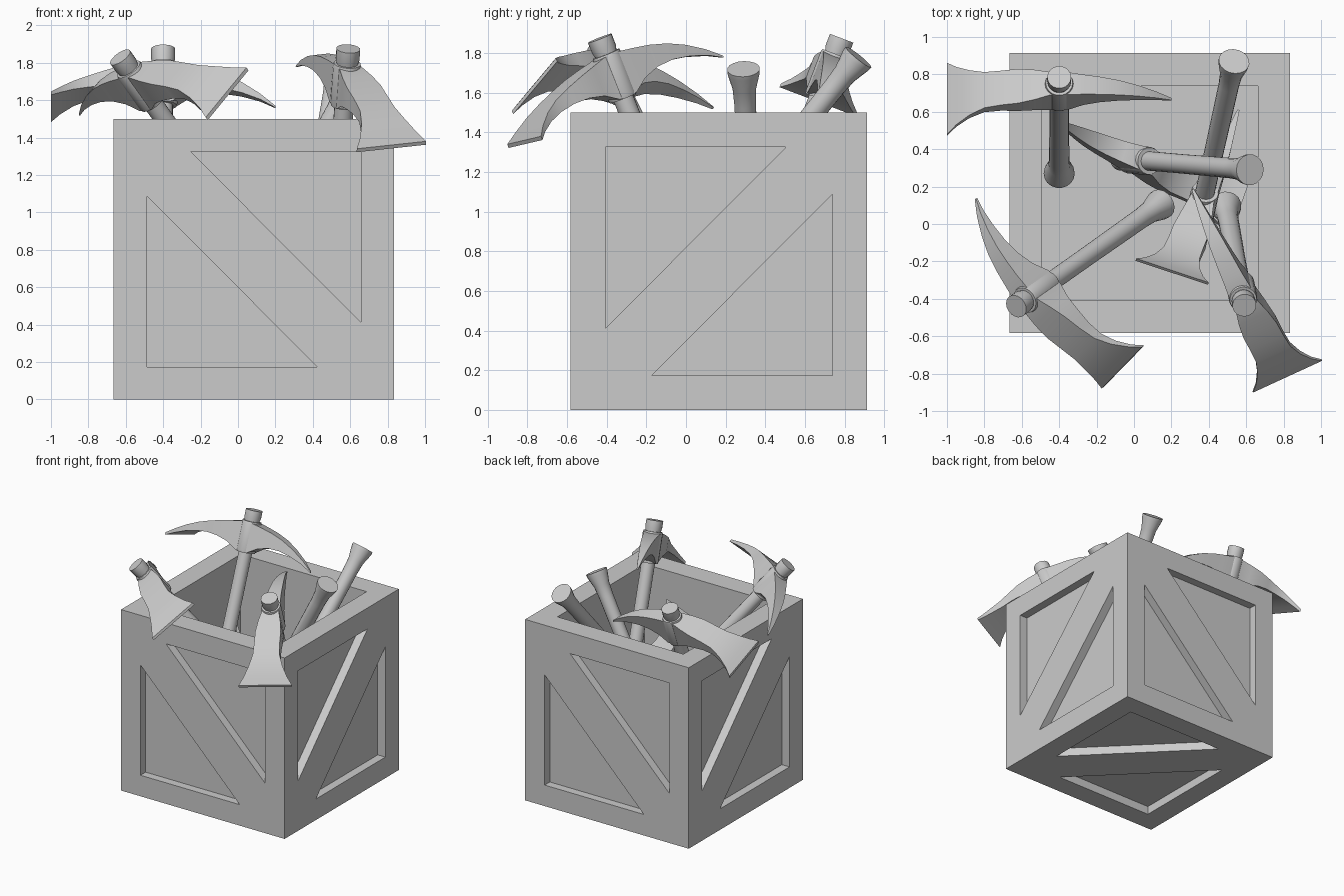
import bpy, bmesh, math
from mathutils import Vector, Matrix

if "Cube" in bpy.data.objects:
    bpy.data.objects.remove(bpy.data.objects["Cube"])

CENTRE = Vector((0.085, 0.166, 0.75))


def make_object(name, bm, matrix=None, smooth=None):
    bmesh.ops.recalc_face_normals(bm, faces=bm.faces[:])
    mesh = bpy.data.meshes.new(name)
    bm.to_mesh(mesh)
    bm.free()
    ob = bpy.data.objects.new(name, mesh)
    bpy.context.collection.objects.link(ob)
    if matrix:
        ob.matrix_world = matrix
    bpy.ops.object.select_all(action='DESELECT')
    ob.select_set(True)
    bpy.context.view_layer.objects.active = ob
    if smooth:
        bpy.ops.object.shade_smooth_by_angle(angle=math.radians(smooth))
    return ob


def loft(bm, rings):
    """Skin a list of equal-length closed point loops and cap both ends."""
    loops = [[bm.verts.new(p) for p in r] for r in rings]
    n = len(loops[0])
    for a, b in zip(loops, loops[1:]):
        for i in range(n):
            j = (i + 1) % n
            bm.faces.new((a[i], a[j], b[j], b[i]))
    bm.faces.new(loops[0])
    bm.faces.new(loops[-1])


def lathe(bm, profile, sides=18):
    loft(bm, [[(r * math.cos(2 * math.pi * i / sides),
                r * math.sin(2 * math.pi * i / sides), z)
               for i in range(sides)] for r, z in profile])


def box(bm, lo, hi):
    loft(bm, [[(lo[0], lo[1], z), (hi[0], lo[1], z), (hi[0], hi[1], z), (lo[0], hi[1], z)]
              for z in (lo[2], hi[2])])


# Crate cutters: open interior plus paired triangular recesses on five faces
cut = bmesh.new()
box(cut, (-0.578, -0.572, -0.58), (0.578, 0.572, 0.9))
UP = Vector((0, 0, 1))
panels = [((1, 0, 0), UP, (0, -1, 0)), ((0, -1, 0), UP, (1, 0, 0)),
          ((-1, 0, 0), UP, (0, 1, 0)), ((0, 1, 0), UP, (-1, 0, 0)),
          ((1, 0, 0), (0, 1, 0), (0, 0, -1))]
for u, v, n in panels:
    u, v, n = Vector(u), Vector(v), Vector(n)
    for s in (1, -1):
        tri = [(-0.338, 0.576), (0.572, 0.576), (0.572, -0.338)]
        loft(cut, [[s * (a * u + b * v) + d * n for a, b in tri] for d in (0.68, 0.8)])
cutter = make_object("crate_cutter", cut, Matrix.Translation(CENTRE))
cutter.hide_render = True

# Crate body
bm = bmesh.new()
box(bm, (-0.75, -0.748, -0.75), (0.75, 0.748, 0.75))
crate = make_object("crate", bm, Matrix.Translation(CENTRE))
mod = crate.modifiers.new("recesses", 'BOOLEAN')
mod.operation, mod.solver, mod.object = 'DIFFERENCE', 'EXACT', cutter
bpy.context.view_layer.update()
bpy.ops.object.modifier_apply(modifier=mod.name)
bpy.data.objects.remove(cutter)

LENGTH = 1.45
# Head sections: distance along head, half width, top, bottom (z from handle top)
HEAD = [(-0.60, 0.205, -0.322, -0.342), (-0.55, 0.165, -0.280, -0.312),
        (-0.48, 0.128, -0.232, -0.280), (-0.40, 0.102, -0.192, -0.258),
        (-0.31, 0.098, -0.160, -0.246), (-0.22, 0.098, -0.133, -0.250),
        (-0.13, 0.085, -0.112, -0.272), (-0.05, 0.066, -0.095, -0.320),
        (0.05, 0.064, -0.095, -0.320), (0.13, 0.056, -0.108, -0.270),
        (0.22, 0.050, -0.126, -0.244), (0.32, 0.042, -0.156, -0.242),
        (0.42, 0.031, -0.202, -0.262), (0.52, 0.018, -0.264, -0.296),
        (0.60, 0.006, -0.328, -0.338)]


def pick(name, top, foot, spike):
    """Place a tool with its head end at top, its butt toward foot, its point along spike."""
    top, foot = Vector(top), Vector(foot)
    z = (top - foot).normalized()
    x = Vector(spike)
    x = (x - x.dot(z) * z).normalized()
    y = z.cross(x)
    m = Matrix.Translation(top) @ Matrix((x, y, z)).transposed().to_4x4()
    # Handle with flared butt and protruding top
    bm = bmesh.new()
    lathe(bm, [(0.083, -LENGTH), (0.081, -LENGTH + 0.025), (0.060, -LENGTH + 0.11),
               (0.055, -LENGTH + 0.2), (0.052, -0.7), (0.052, -0.3),
               (0.056, -0.09), (0.064, -0.06), (0.064, 0.0)])
    make_object(name + "_handle", bm, m, 40)
    # Broad blade and spike in one curved loft, with a collar round the handle
    bm = bmesh.new()
    loft(bm, [[(d, -w, b), (d, w, b), (d, w, t), (d, -w, t)] for d, w, t, b in HEAD])
    lathe(bm, [(0.072, -0.325), (0.076, -0.31), (0.076, -0.1), (0.072, -0.085)])
    make_object(name + "_head", bm, m, 40)


# Three picks resting head up on the rim
pick("back_pick", (-0.40, 0.785, 1.875), (-0.40, 0.27, 0.52), (1, 0, 0))
pick("left_pick", (-0.63, -0.44, 1.83), (0.15, 0.11, 0.73), (-0.78, 0.905, -0.12))
pick("right_pick", (0.59, -0.435, 1.875), (0.49, 0.10, 0.52), (-0.51, 1.025, 0.36))


# Two picks standing head down: find the head end from the butt position
def upside_down(name, butt, direction, spike_xy):
    butt, d = Vector(butt), Vector(direction).normalized()
    sx, sy = spike_xy
    pick(name, butt + d * LENGTH, butt, (sx, sy, -(sx * d.x + sy * d.y) / d.z))


upside_down("inverted_back_pick", (0.535, 0.87, 1.78), (-0.2, -0.90, -1.12), (0.37, 0.9))
upside_down("inverted_right_pick", (0.62, 0.29, 1.72), (-0.69, 0.06, -1.27), (-0.85, 0.37))
